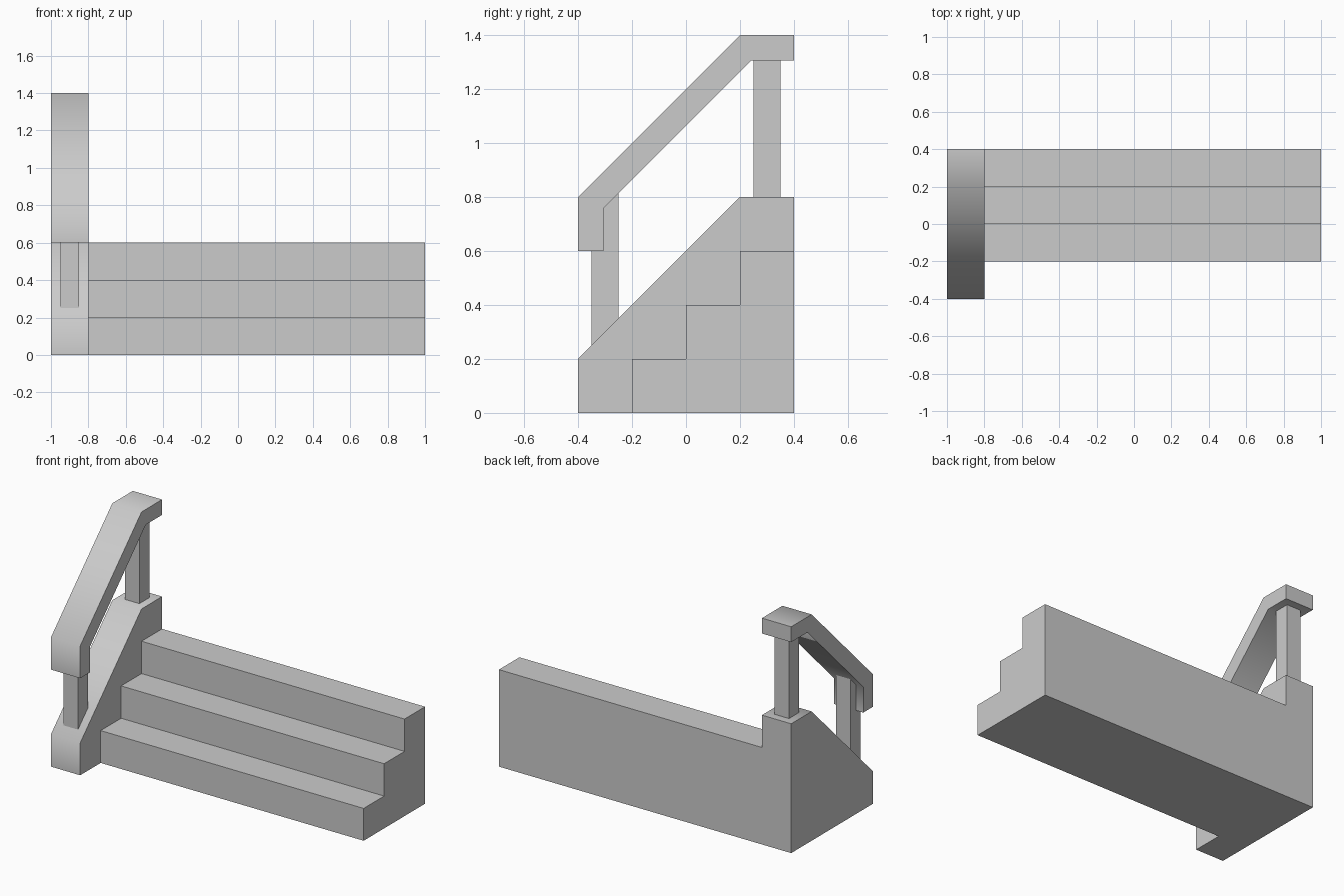
import bpy, bmesh, math

if "Cube" in bpy.data.objects:
    bpy.data.objects.remove(bpy.data.objects["Cube"])


def prism(name, profile, x0, x1, smooth=False):
    """Extrude a (y, z) side profile along x."""
    bm = bmesh.new()
    face = bm.faces.new([bm.verts.new((x0, y, z)) for y, z in profile])
    ext = bmesh.ops.extrude_face_region(bm, geom=[face])
    moved = [v for v in ext["geom"] if isinstance(v, bmesh.types.BMVert)]
    bmesh.ops.translate(bm, verts=moved, vec=(x1 - x0, 0, 0))
    bmesh.ops.recalc_face_normals(bm, faces=bm.faces)
    mesh = bpy.data.meshes.new(name)
    bm.to_mesh(mesh)
    bm.free()
    obj = bpy.data.objects.new(name, mesh)
    bpy.context.collection.objects.link(obj)
    if smooth:
        bpy.ops.object.select_all(action='DESELECT')
        obj.select_set(True)
        bpy.context.view_layer.objects.active = obj
        bpy.ops.object.shade_smooth_by_angle(angle=math.radians(50))
    return obj


# Stair treads: three equal steps
STEP, COUNT = 0.2, 3
stairs = [(0.4, 0), (-0.2, 0)]
for i in range(COUNT):
    y, z = -0.2 + i * STEP, (i + 1) * STEP
    stairs += [(y, z), (y + STEP, z)]
prism("steps", stairs, -0.8, 1.0)

# Sloped side wall
prism("side_wall", [(-0.4, 0), (0.4, 0), (0.4, 0.8), (0.2, 0.8), (-0.4, 0.2)],
      -1.0, -0.8, smooth=True)

# Handrail with turned-down front end and level top end
prism("handrail", [(-0.4, 0.6), (-0.305, 0.6), (-0.305, 0.759), (0.241, 1.305),
                   (0.4, 1.305), (0.4, 1.4), (0.2, 1.4), (-0.4, 0.8)],
      -1.0, -0.8, smooth=True)

# Posts, trimmed to the wall and the rail underside
prism("rear_post", [(0.25, 0.8), (0.35, 0.8), (0.35, 1.305), (0.25, 1.305)],
      -0.95, -0.85)
prism("front_post", [(-0.35, 0.25), (-0.25, 0.35), (-0.25, 0.814),
                     (-0.305, 0.759), (-0.305, 0.6), (-0.35, 0.6)],
      -0.95, -0.85)
